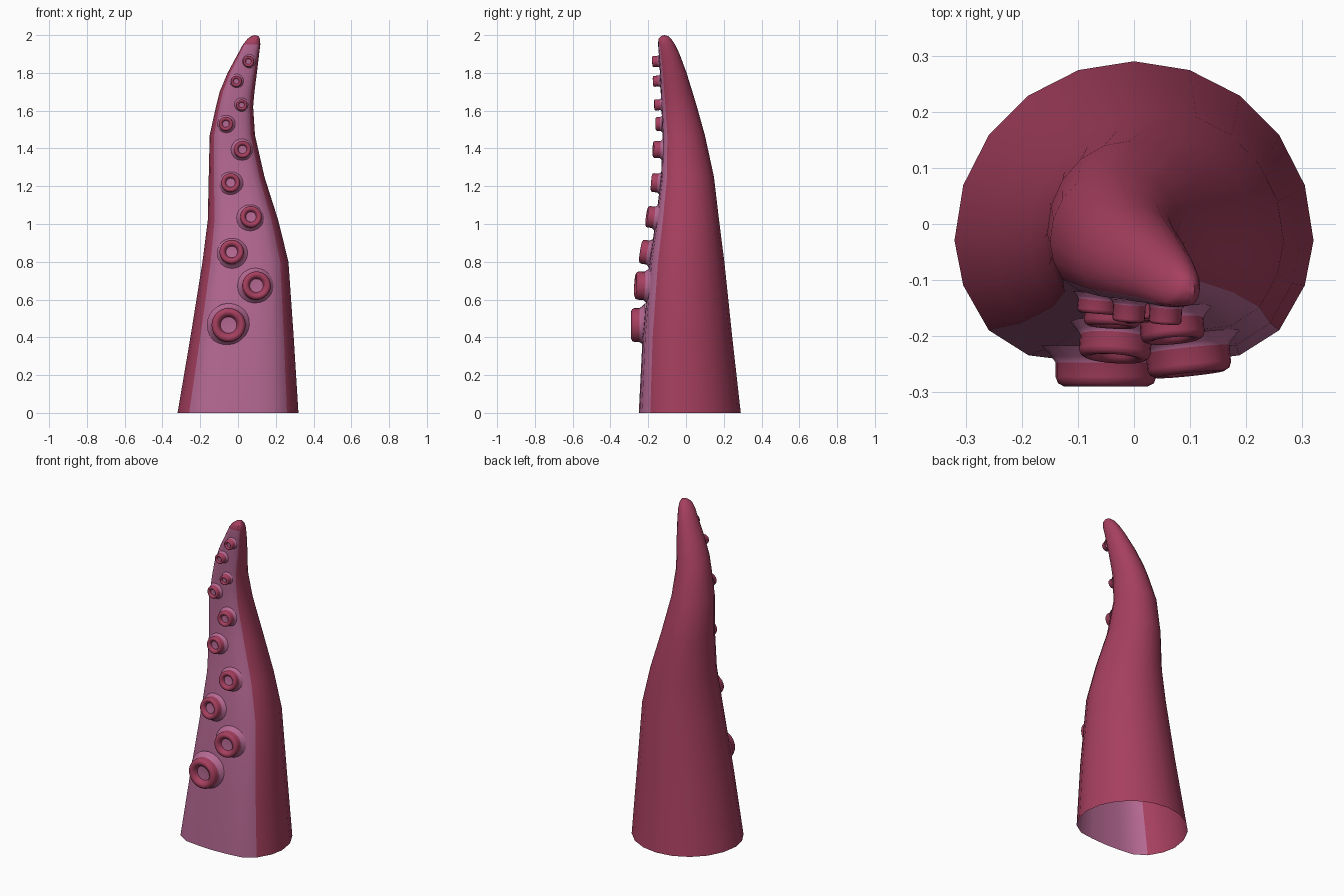
import bpy, bmesh
from math import sin, cos, pi, radians
from mathutils import Matrix

if "Cube" in bpy.data.objects:
    bpy.data.objects.remove(bpy.data.objects["Cube"])


def material(name, color):
    m = bpy.data.materials.new(name)
    m.diffuse_color = (*color, 1)
    m.use_nodes = True
    m.node_tree.nodes["Principled BSDF"].inputs["Base Color"].default_value = m.diffuse_color
    return m


SKIN = material("dark_red_skin", (0.38, 0.05, 0.115))
PINK = material("pink_underside", (0.46, 0.14, 0.29))


def loft(name, rings, pole, pink, angle):
    """Skin a stack of rings, close it with a pole; pink(row, column) picks the colour."""
    bm = bmesh.new()
    rows = [[bm.verts.new(p) for p in ring] for ring in rings]
    n = len(rows[0])
    for i in range(len(rows) - 1):
        for j in range(n):
            k = (j + 1) % n
            f = bm.faces.new((rows[i][j], rows[i][k], rows[i + 1][k], rows[i + 1][j]))
            f.material_index = int(pink(i, j))
    tip = bm.verts.new(pole)
    for j in range(n):
        f = bm.faces.new((rows[-1][j], rows[-1][(j + 1) % n], tip))
        f.material_index = int(pink(len(rows) - 1, j))
    mesh = bpy.data.meshes.new(name)
    bm.to_mesh(mesh)
    bm.free()
    ob = bpy.data.objects.new(name, mesh)
    bpy.context.collection.objects.link(ob)
    mesh.materials.append(SKIN)
    mesh.materials.append(PINK)
    bpy.ops.object.select_all(action='DESELECT')
    ob.select_set(True)
    bpy.context.view_layer.objects.active = ob
    bpy.ops.object.shade_smooth_by_angle(angle=radians(angle))
    return ob


# Arm outline: height, left, right, front, back
SECTIONS = [
    (0.00, -.320, .320, -.250, .290), (0.40, -.252, .295, -.230, .245),
    (0.80, -.188, .267, -.193, .203), (1.02, -.160, .213, -.160, .175),
    (1.25, -.155, .140, -.132, .148), (1.47, -.150, .090, -.124, .100),
    (1.62, -.117, .080, -.130, .058), (1.70, -.097, .087, -.134, .034),
    (1.80, -.055, .100, -.138, .003), (1.90, -.001, .112, -.144, -.034),
    (1.95, .026, .118, -.148, -.058), (1.98, .050, .117, -.146, -.078),
    (1.995, .071, .108, -.132, -.095),
]
SIDES = 20
# Half section: round back, flattened sucker side (angles in steps of 18 degrees)
FLAT = {-1: -.25, -2: -.50, -3: -.64, -4: -.675, -5: -.69}


def section(z, left, right, front, back):
    rx, ry = (right - left) / 2, (back - front) / 1.69
    cx, cy = (left + right) / 2, back - ry
    pts = []
    for j in range(SIDES):
        a = 2 * pi * j / SIDES
        step = j - SIDES
        if step < -5:
            step = -10 - step
        v = FLAT[step] if j > SIDES / 2 else sin(a)
        pts.append((cx + rx * cos(a), cy + ry * v, z))
    return pts


# Arm, open at the base, with the pink strip on the front
loft("tentacle_arm", [section(*s) for s in SECTIONS], (.09, -.113, 2.0),
     lambda i, j: 12 <= j <= 17 and i < 10, 40)


def front_at(z):
    for a, b in zip(SECTIONS, SECTIONS[1:]):
        if a[0] <= z <= b[0]:
            return a[3] + (b[3] - a[3]) * (z - a[0]) / (b[0] - a[0])


# Suckers: x, z, radius, front y, tilt up, turn to the right
SUCKERS = [
    (-.050, .465, .090, -.290, 0, 0), (.100, .675, .075, -.268, 3, 6),
    (-.035, .855, .064, -.240, 9, -4), (.070, 1.04, .057, -.208, 8, 5),
    (-.040, 1.22, .050, -.183, 5, -3), (.025, 1.395, .045, -.174, 2, 5),
    (-.065, 1.53, .037, -.160, 0, -5), (.020, 1.63, .029, -.168, -3, 3),
    (-.010, 1.755, .029, -.174, -3, -4), (.055, 1.86, .029, -.178, -3, -4),
]
for n, (x, z, r, y, tilt, turn) in enumerate(SUCKERS):
    d = (front_at(z) - y) / r
    profile = [(1.28, -d - .08), (1.08, -d + .13), (1, -d + .25), (1, -.2),
               (.95, -.07), (.82, 0), (.68, -.02), (.56, -.12), (.48, -.32)]
    rings = [[(r * q * cos(2 * pi * k / 24), r * q * sin(2 * pi * k / 24), r * h)
              for k in range(24)] for q, h in profile]
    cup = loft(f"sucker_{n + 1}", rings, (0, 0, -.36 * r),
               lambda i, j: i < 2 or i == 8, 45)
    cup.matrix_world = (Matrix.Translation((x, y, z)) @ Matrix.Rotation(radians(turn), 4, 'Z')
                        @ Matrix.Rotation(radians(90 - tilt), 4, 'X'))
